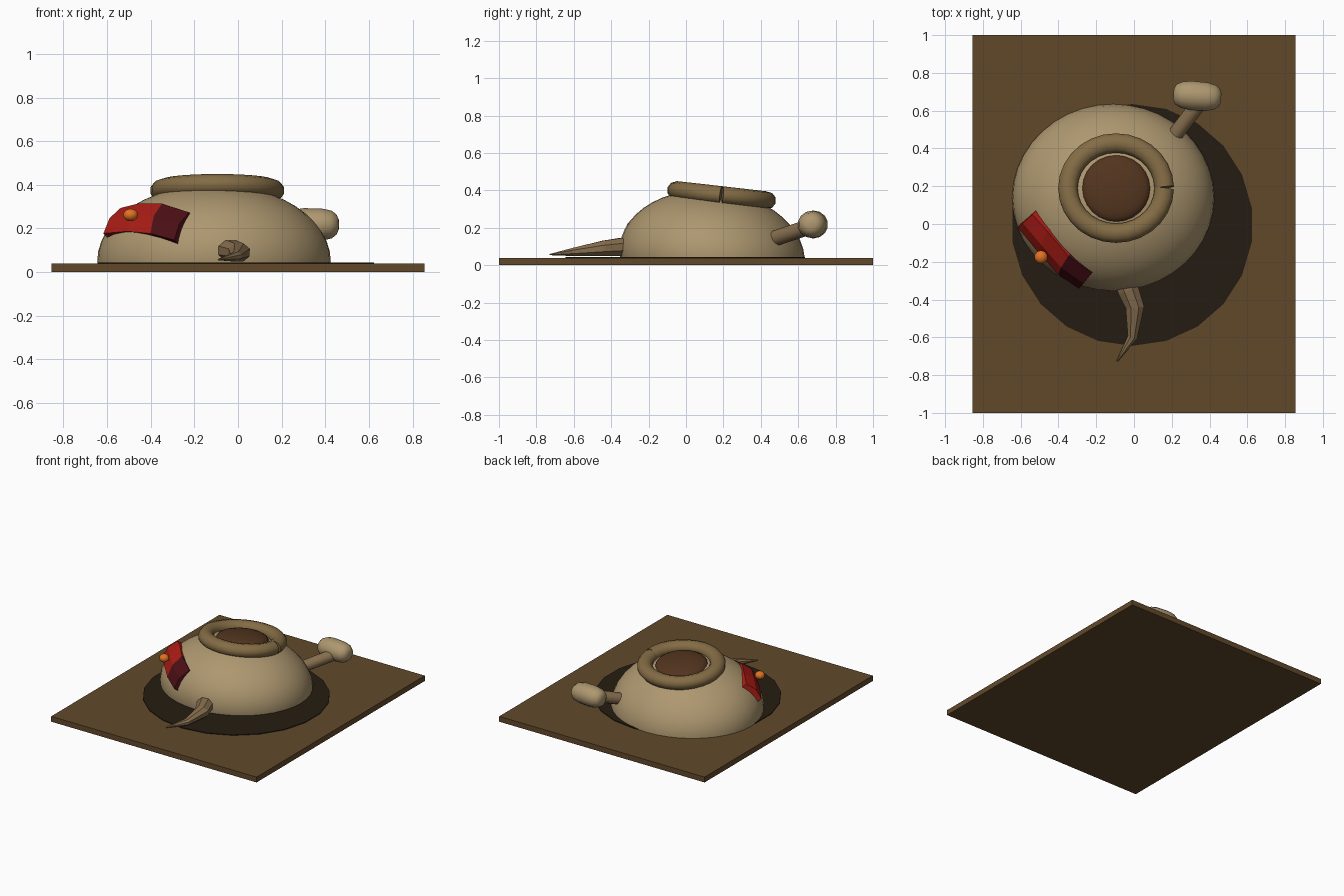
import bpy, bmesh, math
from mathutils import Vector, Matrix

if "Cube" in bpy.data.objects:
    bpy.data.objects.remove(bpy.data.objects["Cube"])

TILT = math.radians(-6.5)


def material(name, rgb):
    m = bpy.data.materials.new(name)
    m.diffuse_color = (*rgb, 1)
    m.use_nodes = True
    m.node_tree.nodes["Principled BSDF"].inputs["Base Color"].default_value = m.diffuse_color
    return m


WOOD = material("plate_brown", (0.12, 0.066, 0.023))
SHADE = material("dark_patch", (0.018, 0.012, 0.006))
CLAY = material("clay", (0.42, 0.31, 0.16))
RIM = material("rim_tan", (0.23, 0.15, 0.06))
EARTH = material("earth", (0.085, 0.035, 0.013))
HORN = material("horn", (0.24, 0.155, 0.075))
RED = material("red", (0.42, 0.012, 0.008))
DARK_RED = material("dark_red", (0.07, 0.005, 0.008))
ORANGE = material("orange", (0.75, 0.17, 0.015))


def finish(bm, name, mat, smooth=None):
    bmesh.ops.recalc_face_normals(bm, faces=bm.faces)
    me = bpy.data.meshes.new(name)
    bm.to_mesh(me)
    bm.free()
    ob = bpy.data.objects.new(name, me)
    bpy.context.collection.objects.link(ob)
    me.materials.append(mat)
    if smooth:
        bpy.ops.object.select_all(action='DESELECT')
        ob.select_set(True)
        bpy.context.view_layer.objects.active = ob
        bpy.ops.object.shade_smooth_by_angle(angle=math.radians(smooth))
    return ob


def placed(loc, scale, rot=Matrix()):
    return Matrix.Translation(loc) @ rot @ Matrix.Diagonal((*scale, 1))


def ellipsoid(name, loc, radii, mat, u=24, v=12, rot=Matrix(), smooth=40, floor=None):
    bm = bmesh.new()
    bmesh.ops.create_uvsphere(bm, u_segments=u, v_segments=v, radius=1,
                              matrix=placed(loc, radii, rot))
    if floor is not None:
        bmesh.ops.bisect_plane(bm, geom=bm.verts[:] + bm.edges[:] + bm.faces[:],
                               plane_co=(0, 0, floor), plane_no=(0, 0, 1), clear_inner=True)
    return finish(bm, name, mat, smooth)


def tube(name, path, mat, sides, smooth=None, flat=1.0):
    """Sweep rings along a path of (point, radius)."""
    bm = bmesh.new()
    pts = [Vector(p) for p, r in path]
    rings = []
    for i, (p, r) in enumerate(path):
        d = (pts[min(i + 1, len(pts) - 1)] - pts[max(i - 1, 0)]).normalized()
        side = d.cross(Vector((0, 0, 1))).normalized()
        up = side.cross(d)
        rings.append([bm.verts.new(pts[i] + r * (side * math.cos(a) + up * flat * math.sin(a)))
                      for a in (2 * math.pi * (k + 0.5) / sides for k in range(sides))])
    for a, b in zip(rings, rings[1:]):
        for k in range(sides):
            n = (k + 1) % sides
            bm.faces.new((a[k], a[n], b[n], b[k]))
    bm.faces.new(rings[0])
    bm.faces.new(rings[-1])
    return finish(bm, name, mat, smooth)


# Base plate
bm = bmesh.new()
bmesh.ops.create_cube(bm, size=1, matrix=placed((0, 0, 0.02), (1.71, 2, 0.04)))
finish(bm, "base_plate", WOOD)

# Dark round patch on the plate
bm = bmesh.new()
bmesh.ops.create_cone(bm, cap_ends=True, segments=22, radius1=0.64, radius2=0.64, depth=0.008,
                      matrix=placed((-0.01, -0.005, 0.041), (1, 1, 1)))
finish(bm, "dark_patch", SHADE)

# Upturned pot body, leaning back
lean = Matrix.Rotation(TILT, 4, 'X')
ellipsoid("pot_body", (-0.11, 0.14, 0.05), (0.535, 0.497, 0.35), CLAY,
          u=40, v=24, rot=lean, floor=0.02)

# Thick rim ring, split by a narrow seam at the right
ring = []
N = 28
for i in range(N + 1):
    a = 0.012 + (2 * math.pi - 0.024) * i / N
    p = lean @ Vector((0.255 * math.cos(a), 0.24 * math.sin(a), 0))
    ring.append((p + Vector((-0.095, 0.19, 0.374)), 0.054))
tube("rim_ring", ring, RIM, 10, smooth=40, flat=0.9)

# Earth filling the mouth
ellipsoid("mouth_fill", (-0.095, 0.188, 0.376), (0.18, 0.177, 0.045), EARTH, rot=lean)

# Stub with rounded cap at the back right
tube("stub", [((0.2, 0.45, 0.135), 0.042), ((0.35, 0.645, 0.2), 0.042)], HORN, 12, smooth=40)
cap = [(-0.125, 0.03), (-0.112, 0.055), (-0.08, 0.072), (-0.03, 0.079),
       (0.05, 0.077), (0.095, 0.067), (0.118, 0.048), (0.127, 0.025)]
tube("stub_cap", [((0.334 + t, 0.678 - 0.08 * t, 0.218), r) for t, r in cap],
     CLAY, 14, smooth=50, flat=0.95)

# Faceted claw at the front
tube("claw", [((-0.06, -0.27, 0.098), 0.062), ((-0.03, -0.35, 0.098), 0.06),
              ((0.005, -0.44, 0.09), 0.053), ((-0.008, -0.6, 0.071), 0.028),
              ((-0.09, -0.727, 0.057), 0.004)], HORN, 8, flat=0.85)

# Red cloth band with a dark end, draped over the pot's front left
upper = [(-.53, .06, .285), (-.45, -.03, .305), (-.34, -.16, .305), (-.215, -.25, .265)]
lower = [(-.61, -.01, .17), (-.5, -.145, .18), (-.395, -.26, .17), (-.285, -.335, .14)]
out = Vector((-0.55, -0.6, 0.58)).normalized()
for name, mat, span in (("cloth_band", RED, (0, 1, 2)), ("cloth_end", DARK_RED, (2, 3))):
    bm = bmesh.new()
    cols = []
    for i in span:
        u, l = Vector(upper[i]), Vector(lower[i])
        outer = [u + out * 0.015, (u + l) / 2 + out * 0.034, l + out * 0.012]
        inner = [l - out * 0.03, u - out * 0.03]
        cols.append([bm.verts.new(p) for p in outer + inner])
    for a, b in zip(cols, cols[1:]):
        for k in range(5):
            n = (k + 1) % 5
            bm.faces.new((a[k], a[n], b[n], b[k]))
    bm.faces.new(cols[0])
    bm.faces.new(cols[-1])
    finish(bm, name, mat)

# Orange bead on the band
ellipsoid("bead", (-0.492, -0.175, 0.262), (0.036, 0.036, 0.029), ORANGE, u=10, v=6)
